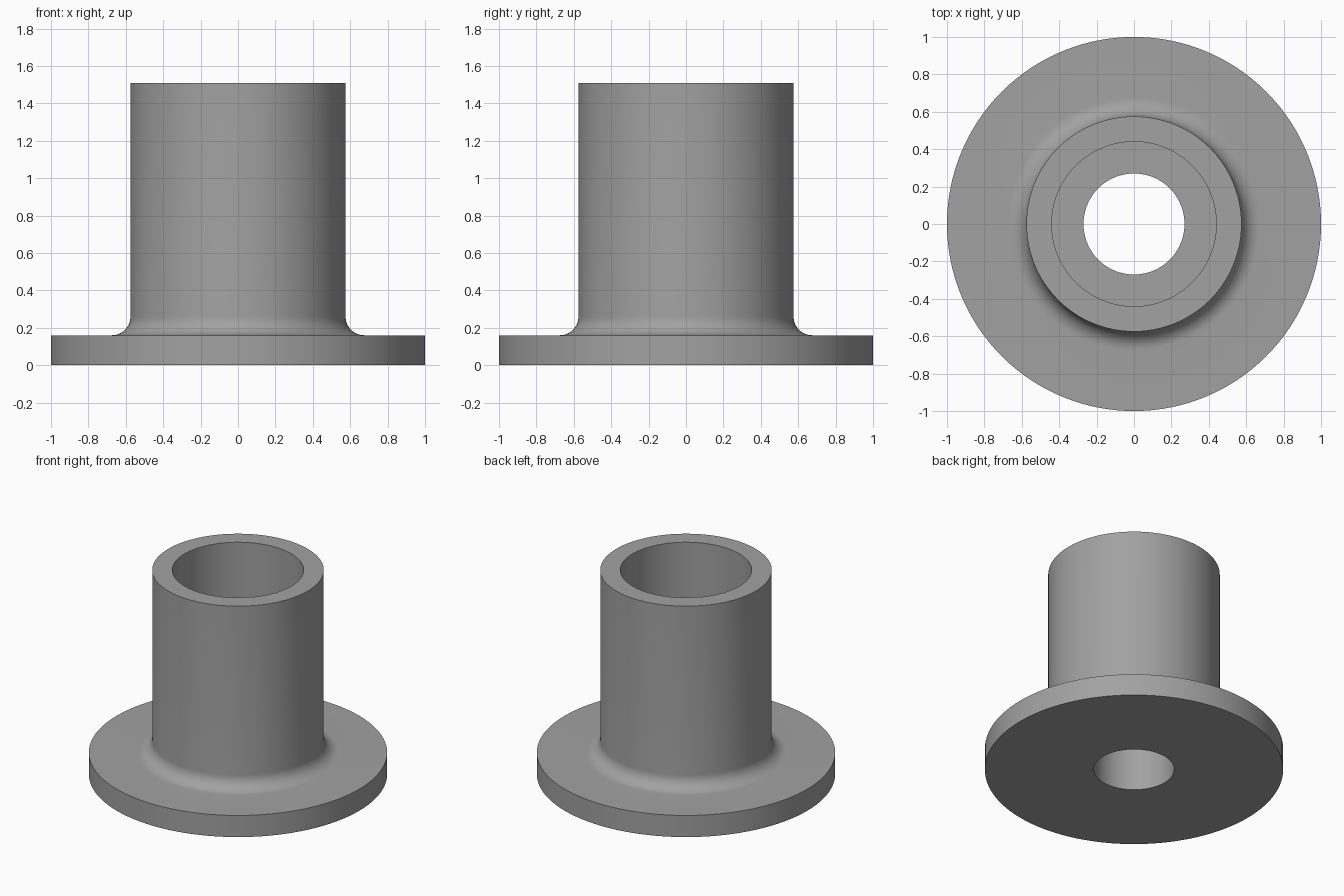
import bpy, bmesh, math

if "Cube" in bpy.data.objects:
    bpy.data.objects.remove(bpy.data.objects["Cube"])

SEGMENTS = 128
FLANGE_R, FLANGE_TOP = 1.0, 0.16
TUBE_R, TUBE_TOP = 0.575, 1.51
BORE_R, BORE_FLOOR = 0.44, 0.6
HOLE_R = 0.27
FILLET = 0.1

# Closed (radius, height) cross-section: flange, fillet, tube, stepped bore
profile = [(HOLE_R, 0), (FLANGE_R, 0), (FLANGE_R, FLANGE_TOP)]
for i in range(11):
    a = math.radians(9 * i)
    profile.append((TUBE_R + FILLET * (1 - math.sin(a)),
                    FLANGE_TOP + FILLET * (1 - math.cos(a))))
profile += [(TUBE_R, TUBE_TOP), (BORE_R, TUBE_TOP),
            (BORE_R, BORE_FLOOR), (HOLE_R, BORE_FLOOR)]

# Revolve the cross-section around z
bm = bmesh.new()
rings = []
for s in range(SEGMENTS):
    a = 2 * math.pi * s / SEGMENTS
    rings.append([bm.verts.new((r * math.cos(a), r * math.sin(a), z))
                  for r, z in profile])
n = len(profile)
for s in range(SEGMENTS):
    here, there = rings[s], rings[(s + 1) % SEGMENTS]
    for i in range(n):
        j = (i + 1) % n
        bm.faces.new((here[i], there[i], there[j], here[j]))
bmesh.ops.recalc_face_normals(bm, faces=bm.faces)

mesh = bpy.data.meshes.new("flanged_bushing")
bm.to_mesh(mesh)
bm.free()
bushing = bpy.data.objects.new("flanged_bushing", mesh)
bpy.context.collection.objects.link(bushing)

# Single grey finish
grey = bpy.data.materials.new("grey_metal")
grey.diffuse_color = (0.36, 0.36, 0.36, 1)
grey.use_nodes = True
grey.node_tree.nodes["Principled BSDF"].inputs["Base Color"].default_value = grey.diffuse_color
mesh.materials.append(grey)

# Smooth walls and fillet, crisp rims
bpy.context.view_layer.objects.active = bushing
bushing.select_set(True)
bpy.ops.object.shade_smooth_by_angle(angle=math.radians(30))
